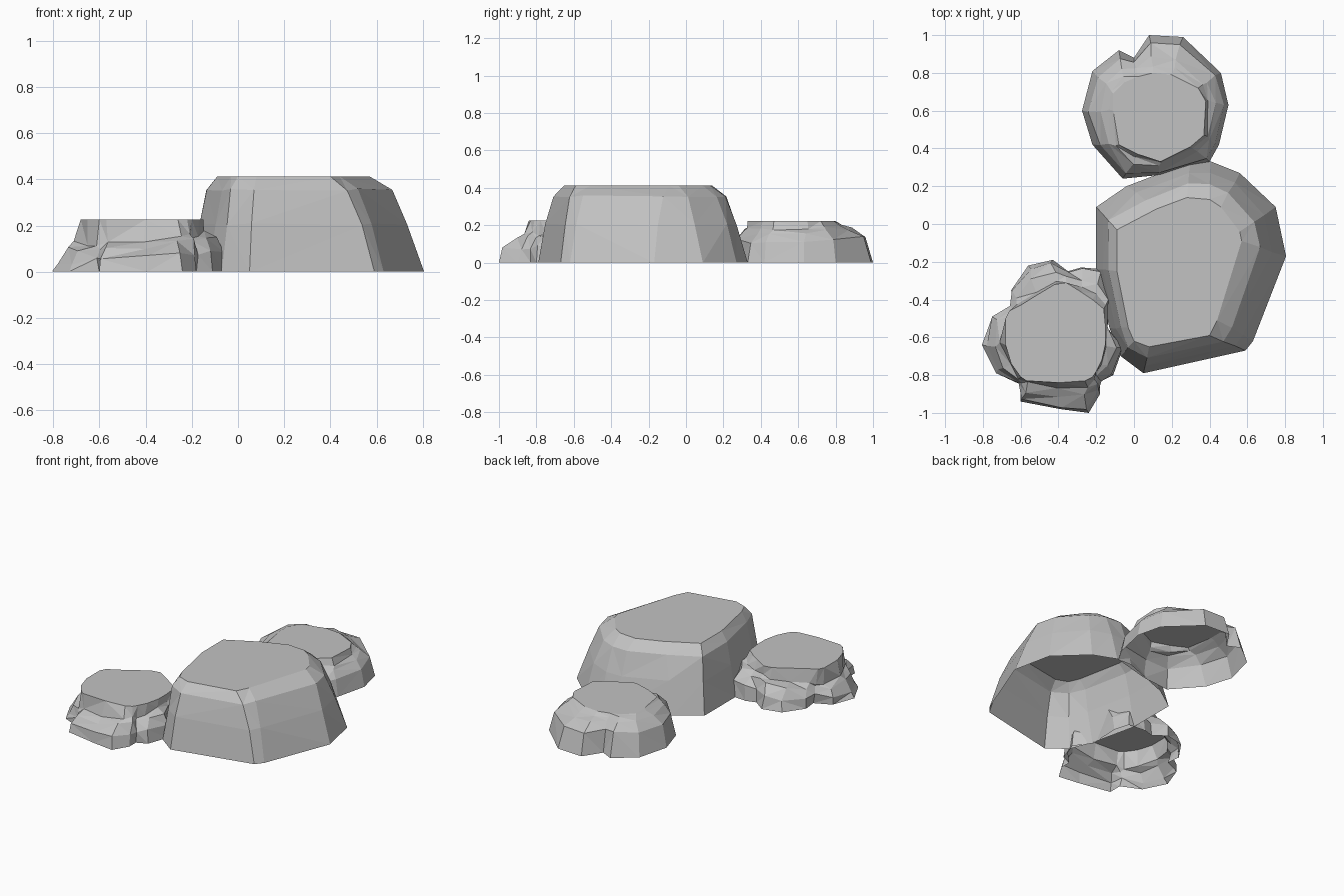
import bpy
import bmesh
import random
from mathutils import Vector

random.seed(4)

default_cube = bpy.data.objects.get("Cube")
if default_cube:
    bpy.data.objects.remove(default_cube, do_unlink=True)

# One plain stone colour
stone = bpy.data.materials.new("grey_stone")
stone.use_nodes = True
stone_colour = (0.54, 0.54, 0.54, 1.0)
stone.diffuse_color = stone_colour
stone.node_tree.nodes["Principled BSDF"].inputs["Base Color"].default_value = stone_colour


def chipped(point, amount):
    """Move a point by a small random amount."""
    return point + Vector([random.uniform(-amount, amount) for axis in range(3)])


def make_rock(name, foot, crown, height, steps, chip, lean=(0, 0)):
    """Hollow rock lofted from a foot outline to a flat crown outline.

    Outlines are in hundredths of a unit. Each step is (inset, height), the
    inset running from the foot outline to the crown outline; lean raises the
    steps towards one side.
    """
    feet = [Vector((x, y, 0)) / 100 for x, y in foot]
    tops = [Vector((x, y, 0)) / 100 for x, y in crown]
    centre = sum(tops, Vector()) / len(tops)
    up = Vector((0, 0, 1))
    tilt = Vector((lean[0], lean[1], 0))

    # Stack the outlines from the ground to the crown
    layers = [feet]
    for inset, level in steps:
        layer = []
        for low, high in zip(feet, tops):
            spot = low.lerp(high, inset)
            rise = min(level + tilt.dot(spot - centre), height - chip)
            layer.append(chipped(spot + up * rise, chip))
        layers.append(layer)
    layers.append([spot + up * height for spot in tops])

    # Bridge neighbouring outlines and close the crown, leaving the base open
    bm = bmesh.new()
    rings = [[bm.verts.new(p) for p in layer] for layer in layers]
    count = len(feet)
    walls = []
    for lower, upper in zip(rings, rings[1:]):
        for i in range(count):
            j = (i + 1) % count
            walls.append(bm.faces.new((lower[i], lower[j], upper[j], upper[i])))
    bm.faces.new(rings[-1])
    bmesh.ops.triangulate(bm, faces=walls)
    bmesh.ops.recalc_face_normals(bm, faces=bm.faces[:])

    mesh = bpy.data.meshes.new(name)
    bm.to_mesh(mesh)
    bm.free()
    mesh.materials.append(stone)
    rock = bpy.data.objects.new(name, mesh)
    bpy.context.collection.objects.link(rock)
    return rock


# Tall boulder with steep walls and a bevelled shoulder
make_rock(
    "large_boulder",
    foot=[(80.5, -17), (75, 9), (56, 27), (41, 33), (30, 33), (-4, 20), (-20, 9),
          (-20, -24), (-13, -55), (-7, -70), (5, -79), (59, -67), (63, -62)],
    crown=[(57, -9), (56, -4), (46, 9), (40, 13), (28, 14), (12, 8), (-9, -3),
           (-9, -25), (-3, -55), (0, -62), (8, -65), (40, -59), (44, -51)],
    height=0.412,
    steps=[(0.3, 0.205), (0.6, 0.355)],
    chip=0.005,
)

# Low round rock at the back, sloping up to its crown from a rounded rim
make_rock(
    "back_rock",
    foot=[(8, 100), (26, 99), (46, 80), (50, 63), (45, 42), (40, 33), (14, 26),
          (-6, 24), (-22, 42), (-27.5, 60), (-22, 81), (-8, 92), (0, 88)],
    crown=[(10, 80), (20, 79), (34, 72), (38, 65), (37, 47), (30, 41), (14, 33),
           (2, 37), (-8, 42), (-11, 60), (-11, 69), (-5, 75), (2, 78)],
    height=0.222,
    steps=[(0.24, 0.132), (0.6, 0.178), (0.85, 0.198)],
    chip=0.008,
    lean=(-0.05, 0.03),
)

# Low rock at the front, with a lumpy skirt of broken stone round its foot
make_rock(
    "front_rock",
    foot=[(-43, -19), (-56, -22), (-65, -35), (-64, -44), (-75, -49), (-80.5, -64),
          (-73, -79), (-60, -85), (-60, -94), (-39, -98), (-24, -100), (-18, -90),
          (-18, -83), (-11, -80), (-6, -66), (-14, -55), (-13, -34), (-16, -24),
          (-28, -23), (-35, -25)],
    crown=[(-42, -32), (-52, -38), (-60, -43), (-66, -46), (-68, -50), (-68, -64),
           (-65, -74), (-60, -81), (-57, -83), (-40, -84), (-26, -83), (-22, -81),
           (-20, -78), (-17, -72), (-15, -63), (-15, -55), (-16, -45), (-22, -40),
           (-28, -36), (-36, -31)],
    height=0.226,
    steps=[(0.14, 0.075), (0.5, 0.125), (0.85, 0.145)],
    chip=0.014,
    lean=(0.08, 0.04),
)
